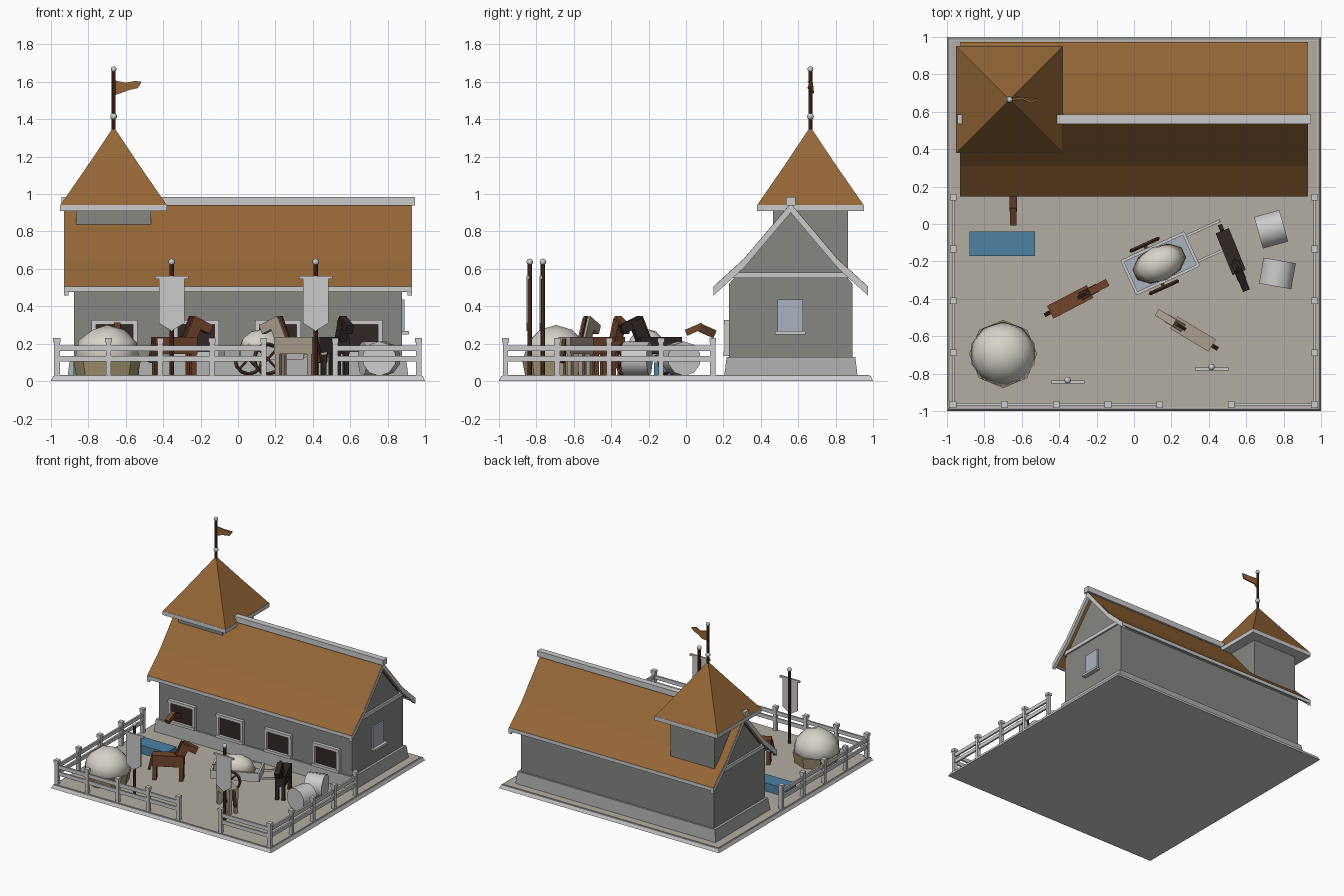
import bpy, bmesh, math
from mathutils import Matrix, Vector

if "Cube" in bpy.data.objects:
    bpy.data.objects.remove(bpy.data.objects["Cube"])

I = Matrix.Identity(4)


def material(name, r, g, b):
    m = bpy.data.materials.new(name)
    m.diffuse_color = (r, g, b, 1)
    m.use_nodes = True
    m.node_tree.nodes["Principled BSDF"].inputs["Base Color"].default_value = m.diffuse_color
    return m


STONE = material("wall_stone", .24, .24, .225)
PLINTH = material("plinth_stone", .4, .41, .41)
ROOF = material("roof_tile", .3, .135, .038)
GROUND = material("ground", .45, .42, .36)
WATER = material("water", .075, .22, .36)
WOOD = material("dark_wood", .08, .035, .02)
DARK = material("dark_opening", .03, .02, .018)
BROWN = material("brown_coat", .17, .06, .025)
BEIGE = material("beige_coat", .4, .34, .27)
BLACK = material("black_coat", .03, .02, .018)
STRAW = material("straw", .38, .31, .17)
CREAM = material("cream", .68, .65, .59)
PANEL = material("pale_panel", .4, .45, .52)


def finish(name, bm, mat=None, smooth=0):
    """Make an object; smooth 1 = all faces, 2 = all but the caps."""
    bmesh.ops.recalc_face_normals(bm, faces=bm.faces)
    for f in bm.faces:
        f.smooth = smooth == 1 or (smooth == 2 and len(f.verts) == 4)
    me = bpy.data.meshes.new(name)
    bm.to_mesh(me)
    bm.free()
    ob = bpy.data.objects.new(name, me)
    bpy.context.collection.objects.link(ob)
    if mat:
        me.materials.append(mat)
    return ob


def box(name, x0, x1, y0, y1, z0, z1, mat=None, m=I, taper=0):
    """Box by limits; taper insets the top edge."""
    bm = bmesh.new()
    bmesh.ops.create_cube(bm, size=1)
    for v in bm.verts:
        t = taper if v.co.z > 0 else 0
        v.co = m @ Vector((x1 - t if v.co.x > 0 else x0 + t,
                           y1 - t if v.co.y > 0 else y0 + t,
                           z1 if v.co.z > 0 else z0))
    return finish(name, bm, mat)


def beam(name, a, b, w, h, mat=None, m=I):
    """Rectangular bar between two points."""
    a, b = Vector(a), Vector(b)
    d = b - a
    r = Matrix.Translation(a) @ d.to_track_quat('X', 'Z').to_matrix().to_4x4()
    return box(name, 0, d.length, -w / 2, w / 2, -h / 2, h / 2, mat, m @ r)


def prism(name, pts, lo, hi, mat=None, axis='x'):
    """Flat outline extruded along x (yz outline) or y (xz outline)."""
    bm = bmesh.new()
    vs = [bm.verts.new((lo, p, z) if axis == 'x' else (p, lo, z)) for p, z in pts]
    r = bmesh.ops.extrude_face_region(bm, geom=[bm.faces.new(vs)], use_keep_orig=True)
    d = (hi - lo, 0, 0) if axis == 'x' else (0, hi - lo, 0)
    bmesh.ops.translate(bm, vec=d, verts=[v for v in r['geom'] if isinstance(v, bmesh.types.BMVert)])
    return finish(name, bm, mat)


def cylinder(name, r, length, m, mat=None, n=8, smooth=0):
    bm = bmesh.new()
    bmesh.ops.create_cone(bm, cap_ends=True, segments=n, radius1=r, radius2=r, depth=length, matrix=m)
    return finish(name, bm, mat, smooth)


def ball(name, c, s, mat=None, m=I, floor=0):
    """Ellipsoid, flattened where it would pass below the floor height."""
    bm = bmesh.new()
    bmesh.ops.create_icosphere(bm, subdivisions=2, radius=1,
                               matrix=m @ Matrix.Translation(c) @ Matrix.Diagonal((*s, 1)))
    for v in bm.verts:
        v.co.z = max(v.co.z, floor)
    return finish(name, bm, mat, 1)


def place(x, y, deg):
    return Matrix.Translation((x, y, 0)) @ Matrix.Rotation(math.radians(deg), 4, 'Z')


# Base and yard
box("base_slab", -1, 1, -1, 1, 0, .027, taper=.012)
box("yard_ground", -.98, .98, -.98, .98, .01, .032, GROUND)

# Barn walls
prism("barn_walls", [(.23, .03), (.89, .03), (.89, .52), (.56, .91), (.23, .52)], -.877, .877, STONE)
box("plinth", -.91, .91, .205, .917, .03, .13, PLINTH, taper=.012)
box("wall_band", -.89, .89, .231, .889, .55, .58)

# Main roof with flared eaves
def chevron(drop, thick):
    top = [(.148, .507), (.31, .655), (.56, .95), (.81, .655), (.972, .507)]
    return [(y, z - drop) for y, z in top] + [(y, z - drop - thick) for y, z in reversed(top)]

prism("roof", chevron(0, .03), -.928, .928, ROOF)
for s in (-1, 1):
    prism("bargeboard", chevron(.004, .045), s * .905, s * .931)
for y in (.146, .958):
    box("eave_board", -.93, .93, y, y + .016, .478, .506)
box("ridge_beam", -.945, .945, .535, .585, .94, .985)

# Tower
tx, ty = -.665, .665
box("tower_walls", tx - .2, tx + .2, ty - .2, ty + .2, .5, .92, STONE)
box("tower_eave", tx - .286, tx + .286, ty - .286, ty + .286, .91, .942)
bm = bmesh.new()
rings = [[bm.verts.new((tx + sx * h, ty + sy * h, z)) for sx, sy in ((-1, -1), (1, -1), (1, 1), (-1, 1))]
         for h, z in ((.284, .942), (.13, 1.165))]
apex = bm.verts.new((tx, ty, 1.36))
bm.faces.new(rings[0])
for i in range(4):
    j = (i + 1) % 4
    bm.faces.new((rings[0][i], rings[0][j], rings[1][j], rings[1][i]))
    bm.faces.new((rings[1][i], rings[1][j], apex))
finish("tower_roof", bm, ROOF)
cylinder("flag_pole", .01, .34, Matrix.Translation((tx, ty, 1.49)), WOOD)
ball("finial_lower", (tx, ty, 1.415), (.019,) * 3)
ball("finial_top", (tx, ty, 1.667), (.016,) * 3)
flag = prism("flag", [(-.655, 1.53), (-.62, 1.542), (-.58, 1.557), (-.535, 1.567), (-.515, 1.6),
                      (-.55, 1.605), (-.6, 1.595), (-.655, 1.607)], ty - .005, ty + .005, ROOF, 'y')
for v in flag.data.vertices:
    v.co.y += .014 * math.sin((v.co.x + .655) * 45)

# Stall windows along the front
for i in range(4):
    x = -.66 + i * .437
    box("stall_opening", x - .1, x + .1, .222, .235, .15, .31, DARK)
    for s in (-1, 1):
        box("stall_jamb", x + s * .11 - .012, x + s * .11 + .012, .205, .235, .14, .325)
    box("stall_lintel", x - .122, x + .122, .203, .235, .303, .327)
    box("stall_sill", x - .122, x + .122, .2, .235, .135, .157)

# Gable window
box("gable_window", .87, .89, .49, .625, .265, .435, PANEL)
box("gable_sill", .87, .915, .475, .64, .25, .267)

# Horse head looking out of the first stall
beam("stall_horse_neck", (-.645, .155, .25), (-.645, .075, .285), .04, .045, WOOD)
beam("stall_horse_head", (-.645, .09, .297), (-.645, 0, .258), .036, .034, BROWN)

# Fence
def fence(posts):
    for x, y in posts:
        box("fence_post", x - .014, x + .014, y - .014, y + .014, .03, .215)
        box("fence_cap", x - .018, x + .018, y - .018, y + .018, .207, .23)
    for z in (.12, .175):
        beam("fence_rail", (*posts[0], z), (*posts[-1], z), .014, .03)

fence([(-.97 + .277 * i, -.965) for i in range(5)])
fence([(.52, -.965), (.965, -.965)])
for s in (-1, 1):
    fence([(s * .967, -.965 + .277 * i) for i in range(5)])

# Banners
for x, y in ((-.355, -.835), (.415, -.765)):
    cylinder("banner_pole", .012, .6, Matrix.Translation((x, y, .33)), WOOD)
    ball("banner_knob", (x, y, .637), (.018,) * 3)
    box("banner_bar", x - .09, x + .09, y - .018, y - .002, .547, .562)
    prism("banner_cloth", [(x - .068, .55), (x - .068, .31), (x, .268), (x + .068, .31), (x + .068, .55)],
          y - .018, y - .01, None, 'y')

# Horses
def horse(tag, x, y, deg, coat, hair):
    m = place(x, y, deg)
    n = tag + "_horse_"
    box(n + "body", -.155, .085, -.038, .038, .145, .235, coat, m)
    for lx in (-.135, .065):
        for ly in (-.024, .024):
            box(n + "leg", lx - .014, lx + .014, ly - .013, ly + .013, .03, .16, coat, m)
    beam(n + "neck", (.045, 0, .2), (.1, 0, .325), .046, .065, coat, m)
    beam(n + "head", (.07, 0, .325), (.18, 0, .275), .04, .05, coat, m)
    beam(n + "mane", (.02, 0, .23), (.068, 0, .345), .016, .02, hair, m)
    beam(n + "tail", (-.15, 0, .225), (-.18, 0, .1), .022, .022, hair, m)

horse("brown", -.31, -.4, 27.5, BROWN, WOOD)
horse("black", .53, -.18, -68, BLACK, DARK)
horse("beige", .285, -.57, 149, BEIGE, WOOD)

# Cart with load
m = place(.14, -.21, 24.5)
box("cart_bed", -.18, .18, -.095, .095, .115, .135, PANEL, m)
for s in (-1, 1):
    box("cart_side", -.185, .185, s * .095 - .008, s * .095 + .008, .115, .185, None, m)
    box("cart_end", s * .18 - .008, s * .18 + .008, -.095, .095, .115, .185, None, m)
    beam("cart_shaft", (.17, s * .075, .13), (.385, s * .075, .155), .014, .014, None, m)
    hub = m @ Matrix.Translation((-.035, s * .125, .118))
    bpy.ops.mesh.primitive_torus_add(major_segments=12, minor_segments=4, major_radius=.08, minor_radius=.01)
    rim = bpy.context.object
    rim.name = "cart_wheel_rim"
    rim.matrix_world = hub @ Matrix.Rotation(math.pi / 2, 4, 'X')
    rim.data.materials.append(WOOD)
    for a in (math.pi / 4, -math.pi / 4):
        p = Vector((math.cos(a), 0, math.sin(a))) * .076
        beam("cart_spoke", -p, p, .01, .01, WOOD, hub)
beam("cart_axle", (-.035, -.13, .118), (-.035, .13, .118), .018, .018, WOOD, m)
ball("cart_load_straw", (-.005, 0, .16), (.15, .095, .085), STRAW, m, .125)
ball("cart_load", (-.005, 0, .18), (.135, .095, .1), CREAM, m, .15)

# Hay heap, trough and round bales
bm = bmesh.new()
bmesh.ops.create_cone(bm, cap_ends=True, segments=8, radius1=.165, radius2=.182, depth=.09,
                      matrix=Matrix.Translation((-.7, -.695, .075)))
finish("hay_heap_base", bm, STRAW)
ball("hay_heap_top", (-.7, -.695, .13), (.178, .172, .17), CREAM, I, .1)
box("trough", -.88, -.53, -.17, -.04, .03, .1, WATER)
for x, y, deg in ((.733, -.028, 15.6), (.767, -.264, 80)):
    cylinder("round_bale", .092, .14, place(x, y, deg) @ Matrix.Translation((0, 0, .12))
             @ Matrix.Rotation(math.pi / 2, 4, 'Y') @ Matrix.Rotation(math.pi / 10, 4, 'Z'), None, 10, 2)
